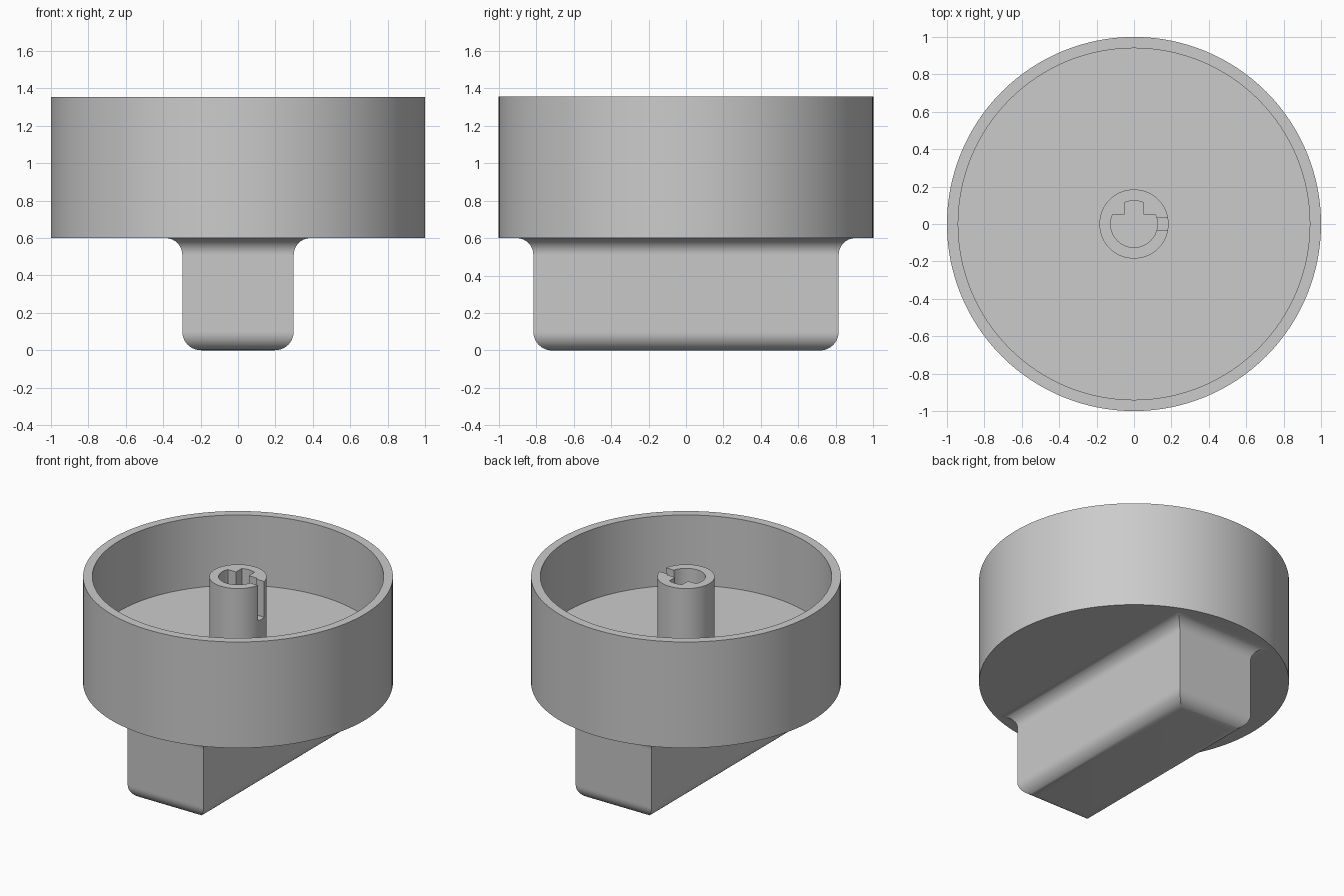
import bpy, bmesh
from math import sin, cos, pi, asin, acos, radians

cube = bpy.data.objects.get("Cube")
if cube:
    bpy.data.objects.remove(cube, do_unlink=True)

grey = bpy.data.materials.new("plain_grey")
grey.use_nodes = True
colour = (0.6, 0.6, 0.6, 1)
grey.diffuse_color = colour
grey.node_tree.nodes["Principled BSDF"].inputs["Base Color"].default_value = colour

BASE, TOP, FLOOR = 0.6, 1.355, 0.855
SEGMENTS = 128


def add_object(name, bm):
    bmesh.ops.recalc_face_normals(bm, faces=bm.faces)
    mesh = bpy.data.meshes.new(name)
    bm.to_mesh(mesh)
    bm.free()
    mesh.materials.append(grey)
    obj = bpy.data.objects.new(name, mesh)
    bpy.context.collection.objects.link(obj)
    return obj


def smooth(obj):
    bpy.ops.object.select_all(action='DESELECT')
    obj.select_set(True)
    bpy.context.view_layer.objects.active = obj
    bpy.ops.object.shade_smooth_by_angle(angle=radians(30))


def loft(name, rings, cap_top=True):
    """Skin a stack of closed rings, capping the bottom and optionally the top."""
    bm = bmesh.new()
    loops = [[bm.verts.new(p) for p in ring] for ring in rings]
    for a, b in zip(loops, loops[1:]):
        for i in range(len(a)):
            j = (i + 1) % len(a)
            bm.faces.new((a[i], a[j], b[j], b[i]))
    bm.faces.new(loops[0])
    if cap_top:
        bm.faces.new(loops[-1])
    return add_object(name, bm)


def circle(r, z, n=SEGMENTS):
    return [(r * cos(2 * pi * i / n), r * sin(2 * pi * i / n), z) for i in range(n)]


def prism(name, outline, z0, z1):
    return loft(name, [[(x, y, z) for x, y in outline] for z in (z0, z1)])


def cut(obj, cutter):
    mod = obj.modifiers.new("cut", 'BOOLEAN')
    mod.operation, mod.solver, mod.object = 'DIFFERENCE', 'EXACT', cutter
    bpy.context.view_layer.update()
    graph = bpy.context.evaluated_depsgraph_get()
    mesh = bpy.data.meshes.new_from_object(obj.evaluated_get(graph))
    obj.modifiers.clear()
    obj.data = mesh
    bpy.data.objects.remove(cutter, do_unlink=True)


# Round cup, open at the top
profile = [(1, BASE), (1, TOP), (0.94, TOP), (0.94, FLOOR)]
smooth(loft("cup", [circle(r, z) for r, z in profile]))

# Grip bar: rounded lower edges and a flared root, mitred at the corners
HALF_X, HALF_Y, ROUND, FLARE, STEPS = 0.298, 0.815, 0.1, 0.09, 10
quarter = [pi / 2 * i / STEPS for i in range(STEPS + 1)]
section = [(ROUND * (sin(a) - 1), ROUND * (1 - cos(a))) for a in quarter]
section += [(FLARE * (1 - cos(a)), BASE - FLARE + FLARE * sin(a)) for a in quarter]
corners = [(-1, -1), (1, -1), (1, 1), (-1, 1)]
smooth(loft("grip", [[(sx * (HALF_X + d), sy * (HALF_Y + d), z) for sx, sy in corners]
                     for d, z in section], cap_top=False))

# Hollow shaft socket in the middle of the cup
socket = loft("shaft_socket", [circle(0.185, z, 64) for z in (FLOOR - 0.02, TOP)])

# Shaft hole: a round bore with a flat side and a key slot
R, FLAT, KEY = 0.125, 0.05, 0.05
start = asin(FLAT / R)
sweep = pi + 2 * start
bore = [(R * cos(start - sweep * i / 40), R * sin(start - sweep * i / 40)) for i in range(41)]
bore.append((-KEY, FLAT))
key_angle = acos(KEY / R)
for i in range(7):
    a = pi - key_angle + (2 * key_angle - pi) * i / 6
    bore.append((R * cos(a), R * sin(a)))
bore.append((KEY, FLAT))
cut(socket, prism("hole_cutter", bore, FLOOR - 0.1, TOP + 0.1))

# Split in the socket wall
split = [(0.08, -0.035), (0.25, -0.035), (0.25, 0.035), (0.08, 0.035)]
cut(socket, prism("split_cutter", split, 1.1, TOP + 0.1))
smooth(socket)
